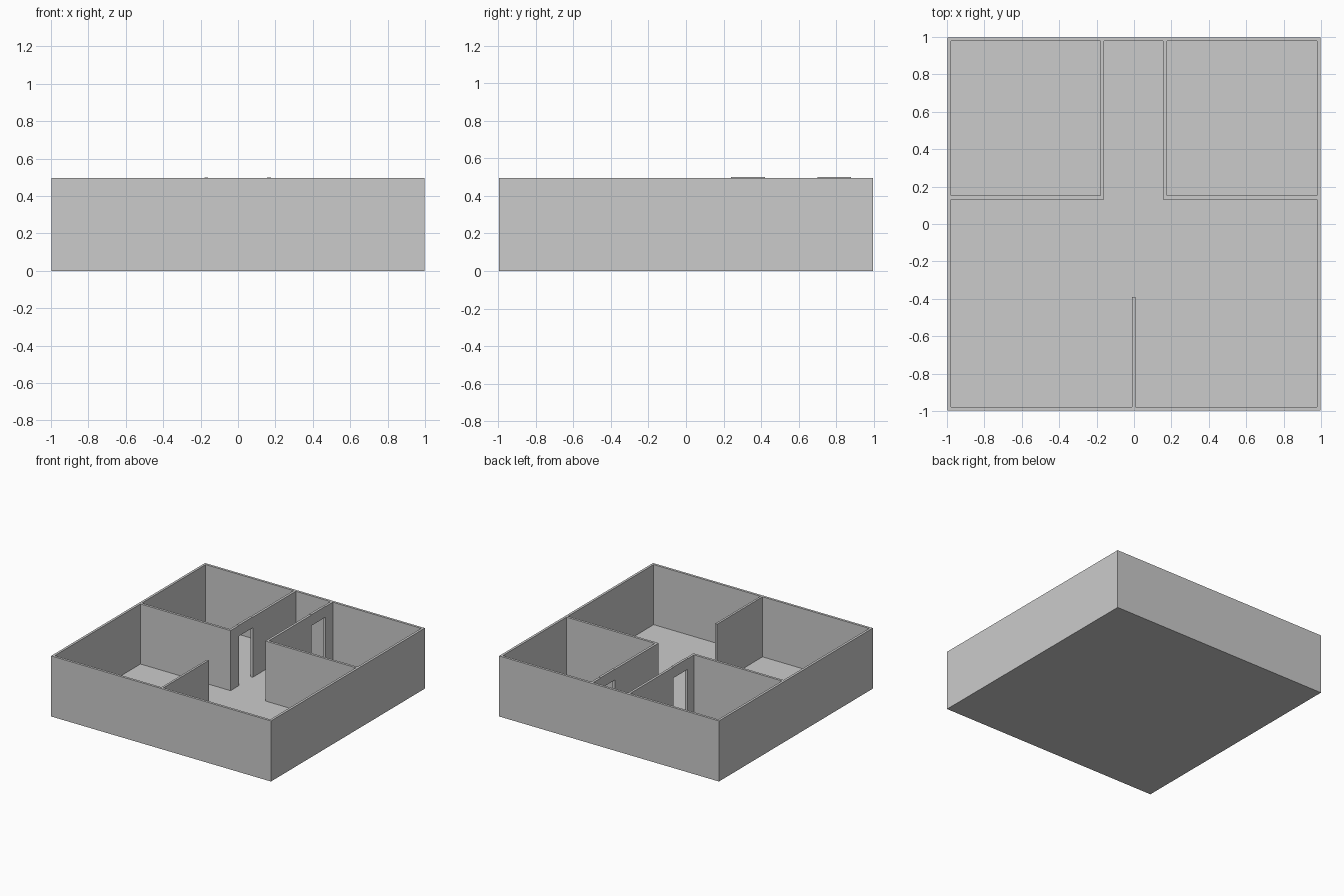
import bpy, bmesh

if "Cube" in bpy.data.objects:
    bpy.data.objects.remove(bpy.data.objects["Cube"])

FLOOR, TOP, DOOR = 0.004, 0.497, 0.41
S, T = 0.998, 0.978          # outer and inner half-size of the house


def finish(name, bm):
    bmesh.ops.recalc_face_normals(bm, faces=bm.faces[:])
    me = bpy.data.meshes.new(name)
    bm.to_mesh(me)
    bm.free()
    ob = bpy.data.objects.new(name, me)
    bpy.context.collection.objects.link(ob)
    return ob


def raise_faces(bm, faces, h):
    ext = bmesh.ops.extrude_face_region(bm, geom=faces)["geom"]
    bmesh.ops.translate(bm, vec=(0, 0, h),
                        verts=[v for v in ext if isinstance(v, bmesh.types.BMVert)])


def prism(name, outline, z0=FLOOR, z1=TOP):
    bm = bmesh.new()
    face = bm.faces.new([bm.verts.new((x, y, z0)) for x, y in outline])
    raise_faces(bm, [face], z1 - z0)
    return finish(name, bm)


def slab(name, x0, x1, y0, y1, z0=FLOOR, z1=TOP):
    return prism(name, [(x0, y0), (x1, y0), (x1, y1), (x0, y1)], z0, z1)


def ring(name, outer, inner, z0, z1):
    bm = bmesh.new()
    corners = [(-1, -1), (1, -1), (1, 1), (-1, 1)]
    o = [bm.verts.new((x * outer, y * outer, z0)) for x, y in corners]
    i = [bm.verts.new((x * inner, y * inner, z0)) for x, y in corners]
    faces = [bm.faces.new((o[k], o[(k + 1) % 4], i[(k + 1) % 4], i[k])) for k in range(4)]
    raise_faces(bm, faces, z1 - z0)
    return finish(name, bm)


def room(side, sx, hall, inner, door0, door1, y0=0.132, y1=0.152):
    """Two walls closing a back corner room, with a doorway to the hall."""
    end = sx * T
    if door0 - y1 > 0.02:
        corner = door0
    prism(side + "_room_front_wall",
          [(end, y0), (hall, y0), (hall, corner), (inner, corner), (inner, y1), (end, y1)])
    x0, x1 = sorted((hall, inner))
    slab(side + "_hall_wall_back", x0, x1, door1, T)
    slab(side + "_door_lintel", x0, x1, door0, door1, DOOR, 0.5)


# Floor and outer walls
slab("floor", -S, S, -S, S, 0, FLOOR)
ring("outer_walls", S, T, FLOOR, TOP)

# Back corner rooms on both sides of the hall
room("left", -1, -0.16, -0.18, 0.24, 0.42)
room("right", 1, 0.156, 0.176, 0.70, 0.88)

# Free-standing partition at the front
slab("front_partition", -0.01, 0.008, -T, -0.39)
